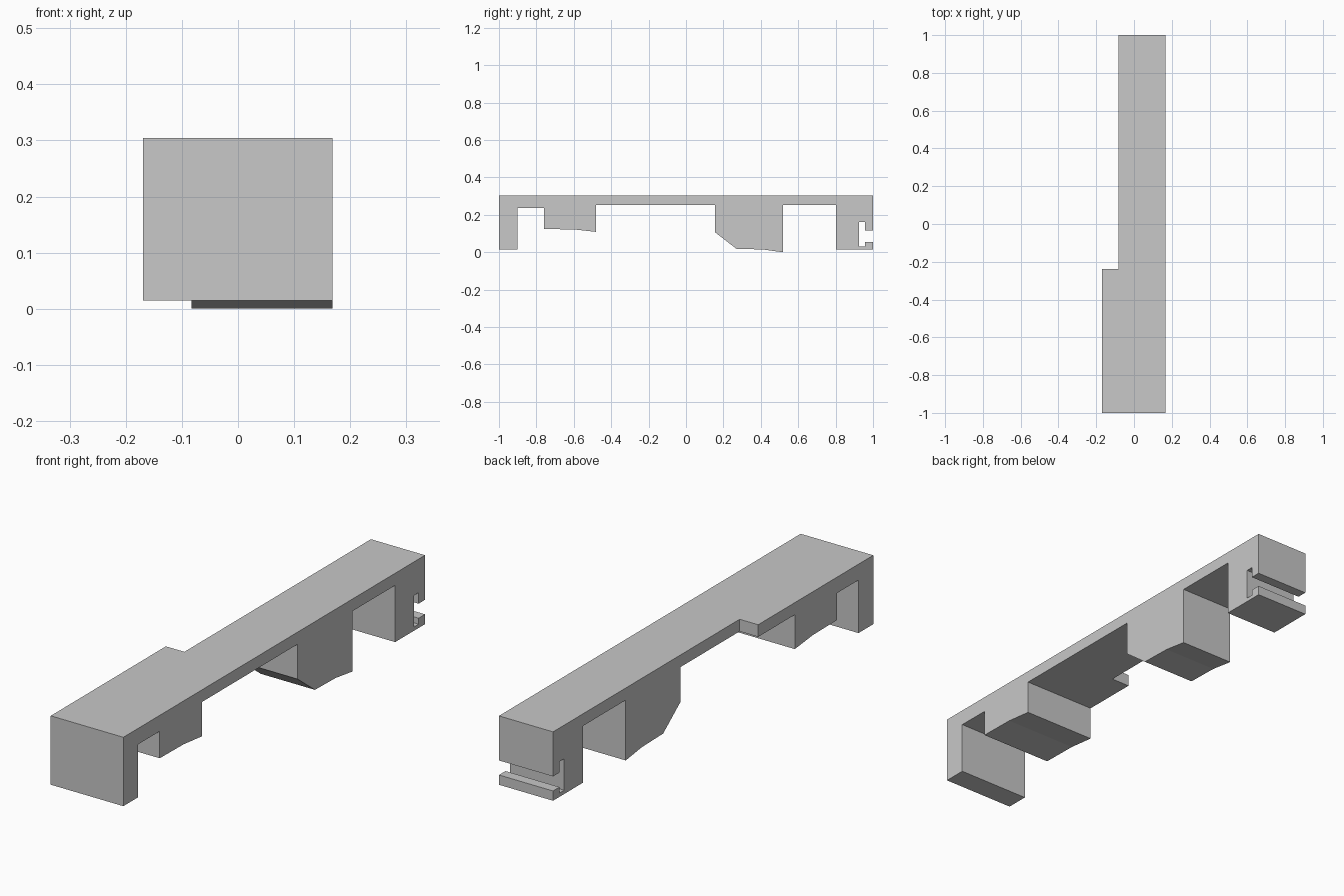
import bpy
import bmesh

if "Cube" in bpy.data.objects:
    bpy.data.objects.remove(bpy.data.objects["Cube"])

grey = bpy.data.materials.new("plain_grey")
grey.diffuse_color = (0.58, 0.58, 0.58, 1)
grey.use_nodes = True
grey.node_tree.nodes["Principled BSDF"].inputs["Base Color"].default_value = grey.diffuse_color

X_RIGHT, X_WIDE, X_NARROW, Y_STEP = 0.168, -0.169, -0.083, -0.237


def extrude_profile(name, points, x0, x1):
    """Extrude a (y, z) outline along x."""
    bm = bmesh.new()
    face = bm.faces.new([bm.verts.new((x0, y, z)) for y, z in points])
    ext = bmesh.ops.extrude_face_region(bm, geom=[face])["geom"]
    for v in ext:
        if isinstance(v, bmesh.types.BMVert):
            v.co.x = x1
    bmesh.ops.recalc_face_normals(bm, faces=bm.faces)
    mesh = bpy.data.meshes.new(name)
    bm.to_mesh(mesh)
    bm.free()
    mesh.materials.append(grey)
    obj = bpy.data.objects.new(name, mesh)
    bpy.context.collection.objects.link(obj)
    return obj


# Side outline of the whole bracket, from the top front corner
outline = [
    (-1, 0.304), (-1, 0.015), (-0.902, 0.015), (-0.902, 0.237),      # front leg
    (-0.759, 0.237), (-0.759, 0.124), (-0.6, 0.122), (-0.48, 0.109),  # front block
    (-0.48, 0.253),
    (0.155, 0.253), (0.155, 0.107), (0.27, 0.018), (0.41, 0.015),     # wedge block
    (0.518, 0.0), (0.518, 0.253),
    (0.802, 0.253), (0.802, 0.015), (1, 0.015), (1, 0.056),           # rear leg
    (0.957, 0.056), (0.957, 0.031), (0.926, 0.031), (0.926, 0.163),   # T slot
    (0.957, 0.163), (0.957, 0.117), (1, 0.117), (1, 0.304),
]
body = extrude_profile("bracket_body", outline, X_WIDE, X_RIGHT)

# Cutter that narrows the rear section on the left side
cutter = extrude_profile("side_step_cutter",
                         [(Y_STEP, -0.1), (1.1, -0.1), (1.1, 0.4), (Y_STEP, 0.4)],
                         X_WIDE - 0.1, X_NARROW)
cutter.hide_render = True
cutter.hide_viewport = True

step = body.modifiers.new("side_step", 'BOOLEAN')
step.operation = 'DIFFERENCE'
step.solver = 'EXACT'
step.object = cutter
